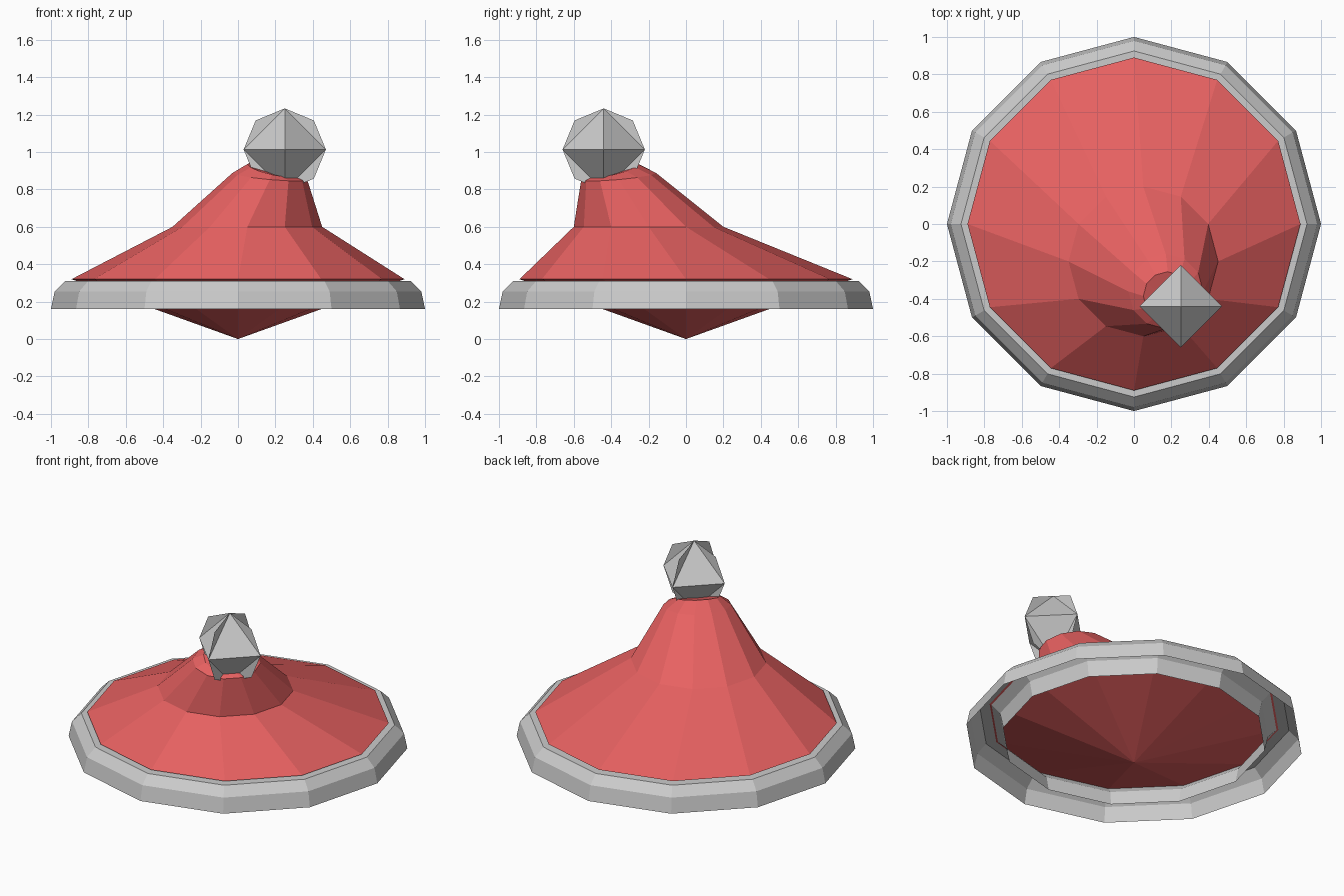
import bpy
import math
from mathutils import Vector

if "Cube" in bpy.data.objects:
    bpy.data.objects.remove(bpy.data.objects["Cube"])

SIDES = 12


def ring(cx, cy, z, r, tilt=0.0):
    """Horizontal 12-gon; tilt lowers its front right side."""
    pts = []
    for i in range(SIDES):
        a = 2 * math.pi * i / SIDES
        c, s = math.cos(a), math.sin(a)
        pts.append((cx + r * c, cy + r * s, z - tilt * (c - s) / math.sqrt(2)))
    return pts


def bridge(count):
    """Quads joining consecutive rings."""
    faces = []
    for k in range(count - 1):
        for i in range(SIDES):
            j = (i + 1) % SIDES
            a, b = k * SIDES, (k + 1) * SIDES
            faces.append((a + i, a + j, b + j, b + i))
    return faces


def make_object(name, verts, faces, material=None):
    mesh = bpy.data.meshes.new(name)
    mesh.from_pydata(verts, [], faces)
    mesh.update()
    obj = bpy.data.objects.new(name, mesh)
    bpy.context.collection.objects.link(obj)
    if material:
        mesh.materials.append(material)
    return obj


red = bpy.data.materials.new("red_cloth")
red.diffuse_color = (0.8, 0.12, 0.12, 1)
red.use_nodes = True
red.node_tree.nodes["Principled BSDF"].inputs["Base Color"].default_value = red.diffuse_color

# Hat body: leaning crown that droops at its tip, with a conical underside
rings = [
    ring(0, 0, 0.32, 0.89),
    ring(0.05, -0.2, 0.6, 0.4),
    ring(0.17, -0.36, 0.87, 0.2, 0.025),
    ring(0.18, -0.385, 0.907, 0.13, 0.04),
]
verts = [p for r in rings for p in r]
faces = bridge(len(rings))
tip, base = len(verts), len(verts) + 1
verts += [(0.24, -0.44, 0.87), (0, 0, 0)]
last = (len(rings) - 1) * SIDES
for i in range(SIDES):
    j = (i + 1) % SIDES
    faces.append((last + i, last + j, tip))
    faces.append((j, i, base))
make_object("hat_body", verts, faces, red)

# Brim trim: half-round band, open underneath
profile = [(1.0, 0.16), (0.98, 0.255), (0.925, 0.31),
           (0.855, 0.31), (0.80, 0.255), (0.78, 0.16)]
verts = [p for r, z in profile for p in ring(0, 0, z, r)]
make_object("brim_trim", verts, bridge(len(profile)))

# Bobble: octahedron with thin fins rounding its upright edges
centre = Vector((0.25, -0.44, 1.013))
R = 0.22
D = R * math.sqrt(0.5)
verts = [Vector((0, 0, R)), Vector((0, 0, -R))]
dirs = [Vector((1, 0, 0)), Vector((0, 1, 0)), Vector((-1, 0, 0)), Vector((0, -1, 0))]
for d in dirs:
    verts += [d * R, d * D + Vector((0, 0, D)), d * D - Vector((0, 0, D))]
faces = []
for i in range(4):
    a, b = 2 + 3 * i, 2 + 3 * ((i + 1) % 4)
    faces += [(0, a, b), (1, b, a), (0, a + 1, a), (1, a, a + 2)]
make_object("bobble", [v + centre for v in verts], faces)
